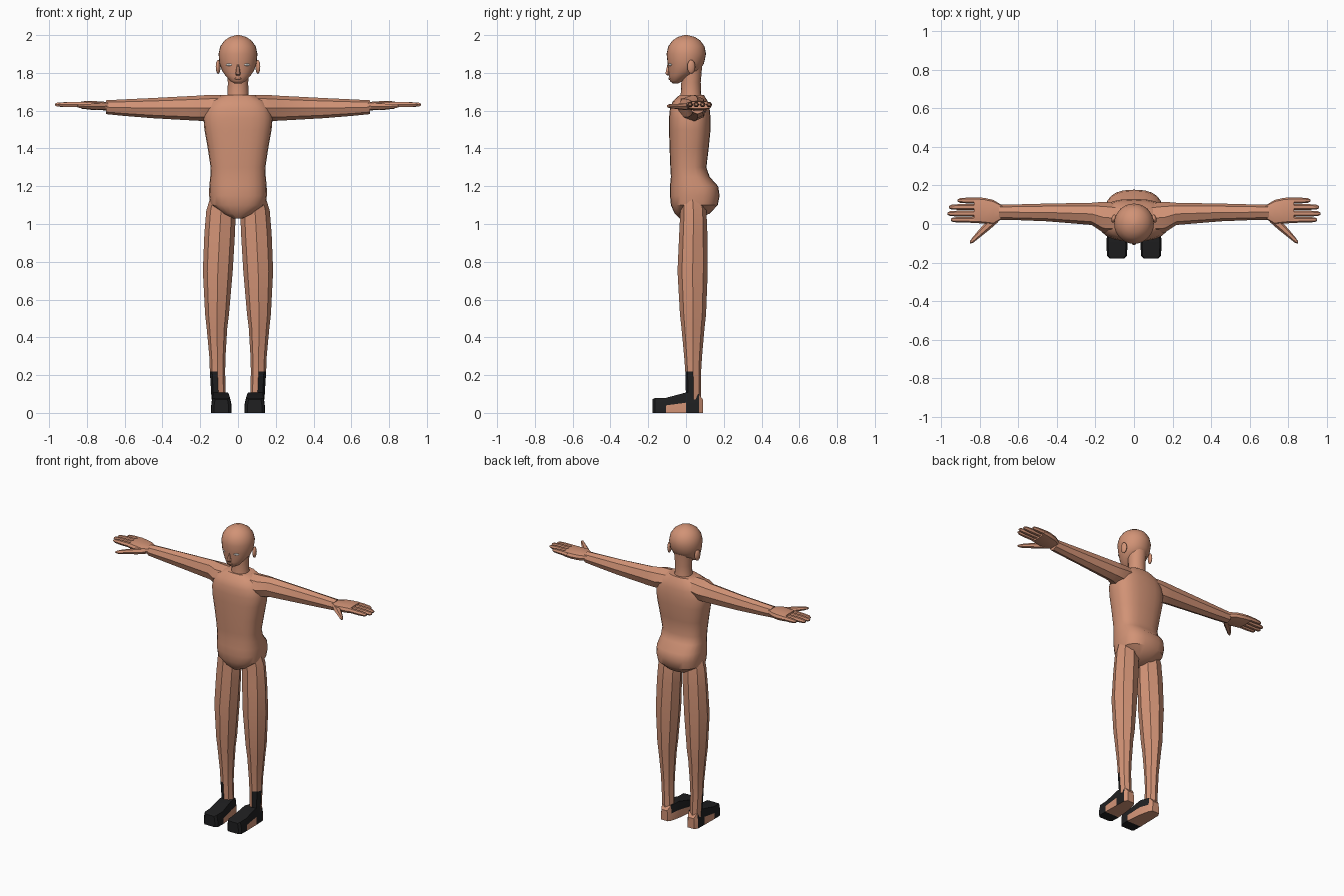
import bpy, bmesh, math
from mathutils import Matrix, Vector

cube = bpy.data.objects.get("Cube")
if cube:
    bpy.data.objects.remove(cube, do_unlink=True)


def material(name, rgb):
    m = bpy.data.materials.new(name)
    m.use_nodes = True
    m.diffuse_color = (*rgb, 1)
    m.node_tree.nodes["Principled BSDF"].inputs["Base Color"].default_value = (*rgb, 1)
    return m


SKIN = material("warm skin", (0.64, 0.29, 0.18))
BLACK = material("shoe black", (0.014, 0.014, 0.015))
WHITE = material("eye white", (0.85, 0.83, 0.8))


def finish(name, bm, mats, mirror=False, rule=None, angle=35):
    bmesh.ops.recalc_face_normals(bm, faces=bm.faces[:])
    bm.normal_update()
    if rule:
        for f in bm.faces:
            f.material_index = int(rule(f.calc_center_median(), f.normal))
    mesh = bpy.data.meshes.new(name)
    bm.to_mesh(mesh)
    bm.free()
    for m in mats:
        mesh.materials.append(m)
    ob = bpy.data.objects.new(name, mesh)
    bpy.context.collection.objects.link(ob)
    bpy.ops.object.select_all(action="DESELECT")
    ob.select_set(True)
    bpy.context.view_layer.objects.active = ob
    bpy.ops.object.shade_smooth_by_angle(angle=math.radians(angle))
    if mirror:
        ob.modifiers.new("Mirror", "MIRROR").use_mirror_merge = False
    return ob


def oval(n, power=2.0):
    """Unit superellipse outline."""
    pts = []
    for i in range(n):
        a = 2 * math.pi * i / n
        c, s = math.cos(a), math.sin(a)
        pts.append([math.copysign(abs(t) ** (2 / power), t) if abs(t) > 1e-6 else 0
                    for t in (c, s)])
    return pts


def loft(name, axis, rings, profile, mats=(SKIN,), **kw):
    """Skin rings of (position, a_min, a_max, b_min, b_max) along an axis."""
    place = {"x": lambda p, a, b: (p, a, b),
             "y": lambda p, a, b: (a, p, b),
             "z": lambda p, a, b: (a, b, p)}[axis]
    bm = bmesh.new()
    loops = []
    for p, a0, a1, b0, b1 in rings:
        loops.append([bm.verts.new(place(p, (a0 + a1) / 2 + u * (a1 - a0) / 2,
                                         (b0 + b1) / 2 + v * (b1 - b0) / 2))
                      for u, v in profile])
    n = len(profile)
    for lo, hi in zip(loops, loops[1:]):
        for i in range(n):
            j = (i + 1) % n
            bm.faces.new((lo[i], lo[j], hi[j], hi[i]))
    bm.faces.new(loops[0])
    bm.faces.new(loops[-1])
    return finish(name, bm, mats, **kw)


def upright(name, rows, profile, **kw):
    """Symmetric loft from (z, half_width, y_front, y_back)."""
    return loft(name, "z", [(z, -w, w, f, b) for z, w, f, b in rows], profile, **kw)


def ellipsoid(name, centre, radii, mat, turn=0):
    bm = bmesh.new()
    m = (Matrix.Translation(centre) @ Matrix.Rotation(turn, 4, "Z")
         @ Matrix.Diagonal((*radii, 1)))
    bmesh.ops.create_uvsphere(bm, u_segments=12, v_segments=8, radius=1, matrix=m)
    return finish(name, bm, (mat,), mirror=True, angle=60)


# Torso with hips and rounded shoulders
upright("torso", [
    (1.03, .025, -.035, .07), (1.055, .085, -.06, .125), (1.1, .145, -.08, .168),
    (1.15, .153, -.085, .178), (1.2, .152, -.085, .17), (1.25, .147, -.08, .125),
    (1.3, .145, -.083, .108), (1.4, .16, -.087, .12), (1.5, .178, -.09, .13),
    (1.56, .183, -.09, .13), (1.61, .172, -.085, .125), (1.65, .145, -.07, .115),
    (1.682, .09, -.035, .095)], oval(24, 2.6))

# Neck and head
upright("neck", [(1.64, .065, -.035, .09), (1.69, .055, -.028, .08),
                 (1.75, .054, -.025, .078), (1.83, .06, -.03, .085)], oval(16))
upright("head", [
    (1.745, .02, -.072, -.04), (1.757, .042, -.085, -.015), (1.785, .066, -.09, .03),
    (1.812, .085, -.093, .072), (1.85, .098, -.097, .095), (1.9, .103, -.103, .106),
    (1.94, .094, -.094, .098), (1.97, .073, -.073, .077), (1.99, .044, -.044, .047),
    (2.0, .008, -.008, .009)], oval(28), angle=50)
upright("nose", [(1.785, .008, -.098, -.08), (1.795, .014, -.111, -.08),
                 (1.81, .011, -.108, -.08), (1.85, .005, -.098, -.085)], oval(6))
upright("lips", [(1.762, .012, -.088, -.07), (1.768, .02, -.093, -.07),
                 (1.776, .014, -.093, -.07)], oval(8))
ellipsoid("eyes", (.048, -.084, 1.843), (.018, .004, .006), WHITE, math.radians(28))
ellipsoid("ears", (.105, .028, 1.832), (.012, .022, .037), SKIN, math.radians(15))

# Arms, with the shoulder end sunk in the torso
loft("arms", "x", [
    (.07, -.05, .105, 1.57, 1.682), (.16, -.045, .115, 1.545, 1.683),
    (.22, -.005, .11, 1.547, 1.679), (.45, .014, .106, 1.56, 1.667),
    (.6, .02, .102, 1.572, 1.66), (.7, .022, .1, 1.582, 1.655)],
    oval(8), mirror=True)

# Hands
loft("palms", "x", [
    (.68, .03, .095, 1.6, 1.645), (.73, -.004, .125, 1.602, 1.65),
    (.78, .002, .136, 1.604, 1.652), (.83, .006, .138, 1.61, 1.65)],
    oval(10, 3), mirror=True)
for label, y, tip in (("index", .022, .95), ("middle", .054, .968),
                      ("ring", .088, .96), ("little", .122, .915)):
    loft(label + "_fingers", "x", [
        (x, y - r, y + r, 1.632 - r, 1.632 + r)
        for x, r in ((.8, .016), (tip - .05, .015), (tip - .012, .012), (tip, .006))],
        oval(6), mirror=True)
loft("thumbs", "x", [
    (.705, .01, .05, 1.605, 1.64), (.75, -.03, .03, 1.602, 1.64),
    (.8, -.07, -.025, 1.608, 1.638), (.835, -.098, -.066, 1.612, 1.636),
    (.852, -.102, -.09, 1.618, 1.63)], oval(6), mirror=True)

# Legs, with a black panel on the outer front of each ankle
loft("legs", "z", [
    (.07, .065, .14, .0, .08), (.22, .068, .149, -.004, .08),
    (.3, .066, .152, -.01, .085), (.45, .057, .166, -.024, .098),
    (.52, .048, .174, -.032, .106), (.75, .028, .186, -.045, .115),
    (.95, .016, .178, -.036, .113), (1.07, .012, .168, -.03, .108),
    (1.13, .03, .15, -.03, .1)],
    oval(8), (SKIN, BLACK), mirror=True,
    rule=lambda c, n: c.z < .22 and n.x > 0 and n.y < 0 and c.z > .08)


# Feet: black toe box and upper, bare sides, sole and heel
def shoe(c, n):
    if c.y < -.105:
        return True
    outer = n.x > .5 and c.y > 0
    return c.y < .07 and (outer or c.z > .05) and n.z > -.5


loft("feet", "y", [
    (-.178, .05, .127, 0, .072), (-.165, .036, .141, 0, .078),
    (-.105, .034, .142, 0, .08), (0, .045, .14, 0, .108),
    (.068, .06, .138, 0, .1), (.09, .075, .125, 0, .07)],
    [(-1, -1), (1, -1), (1, 0), (.85, 1), (-.85, 1), (-1, 0)],
    (SKIN, BLACK), mirror=True, rule=shoe, angle=25)
